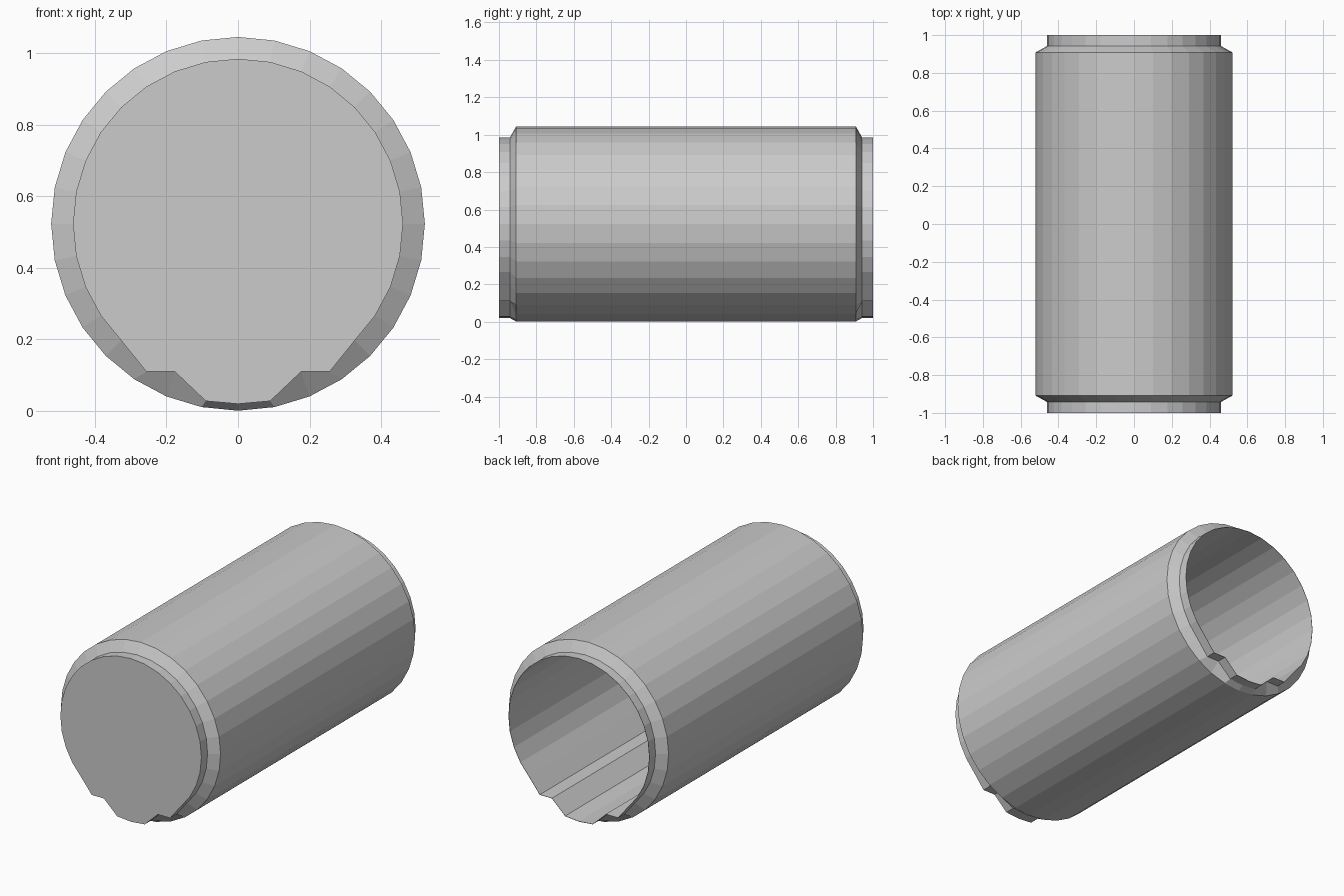
import bpy, bmesh
from math import sin, cos, tau

if "Cube" in bpy.data.objects:
    bpy.data.objects.remove(bpy.data.objects["Cube"])

SIDES = 32
CZ = 0.523          # axis height
R_BODY, R_NECK = 0.522, 0.461
# heights of the keyed foot on the neck, by steps away from the lowest vertex
KEY = {0: 0.02, 1: 0.028, 2: 0.11, 3: 0.11}


def section(radius, keyed=False, scale=1.0):
    """Cross-section starting at the bottom vertex, optionally keyed."""
    pts = []
    for i in range(SIDES):
        a = tau * i / SIDES
        x, z = radius * sin(a), CZ - radius * cos(a)
        if keyed:
            z = KEY.get(min(i, SIDES - i), z)
        pts.append((x * scale, CZ + (z - CZ) * scale))
    return pts


body = section(R_BODY)
neck = section(R_NECK, True)
bore = section(R_NECK, True, 0.996)

# outside from front to back, over the rim, then down the bore to its floor
stations = [(-1.0, neck), (-0.942, neck), (-0.908, body),
            (0.908, body), (0.942, neck), (1.0, neck),
            (1.0, bore), (-0.99, bore)]

bm = bmesh.new()
rings = [[bm.verts.new((x, y, z)) for x, z in pts] for y, pts in stations]
for a, b in zip(rings, rings[1:]):
    for i in range(SIDES):
        j = (i + 1) % SIDES
        bm.faces.new((a[i], a[j], b[j], b[i]))
# closed front end and bore floor
bm.faces.new(rings[0])
bm.faces.new(rings[-1])
bmesh.ops.recalc_face_normals(bm, faces=bm.faces)

mesh = bpy.data.meshes.new("keyed_tube")
bm.to_mesh(mesh)
bm.free()
tube = bpy.data.objects.new("keyed_tube", mesh)
bpy.context.collection.objects.link(tube)
